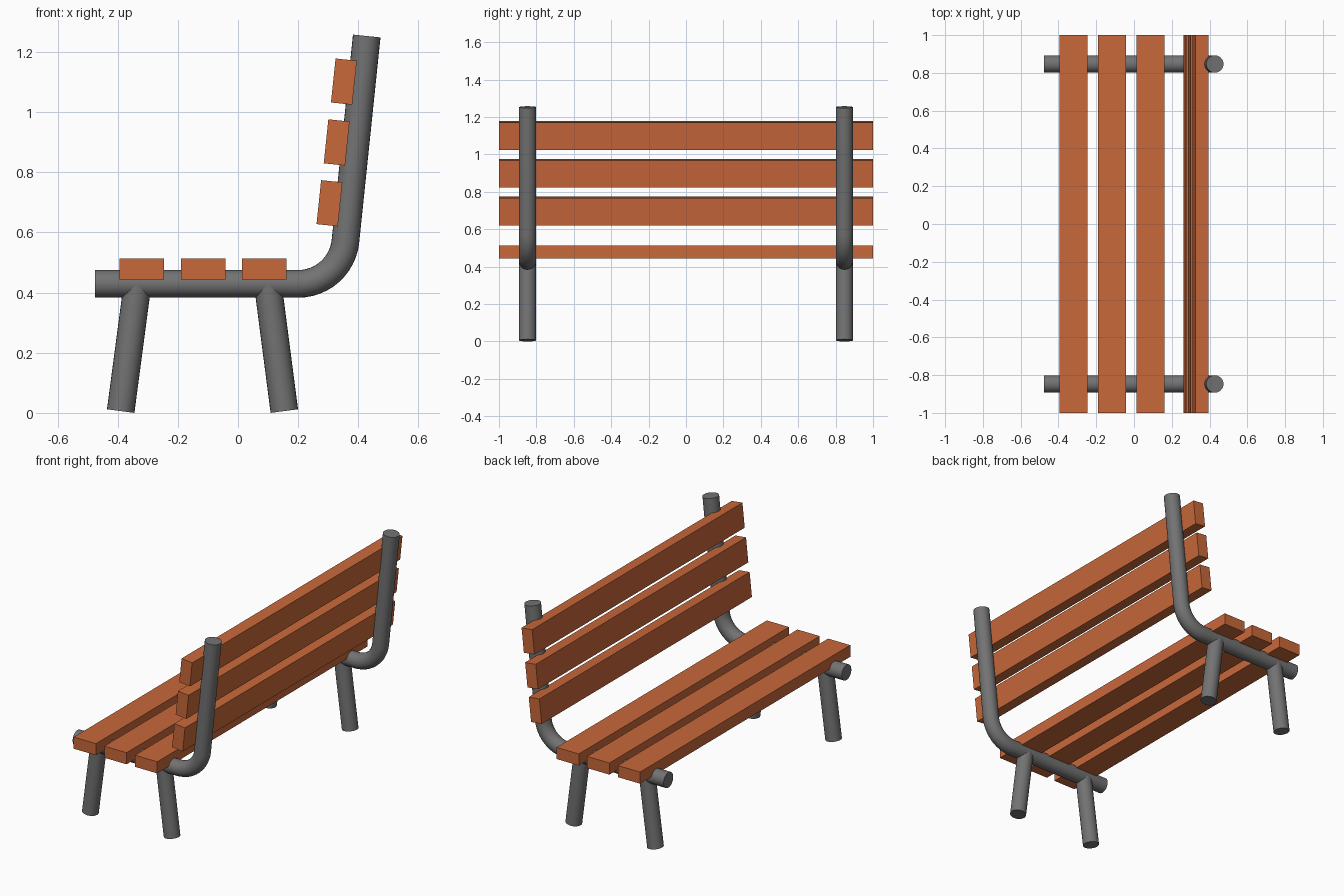
import bpy, bmesh, math
from mathutils import Vector

if "Cube" in bpy.data.objects:
    bpy.data.objects.remove(bpy.data.objects["Cube"])

TILT = math.radians(6)      # lean of the backrest
R = 0.046                   # pipe radius
PIPE_Y = 0.847
SIDES = 24


def material(name, rgb):
    m = bpy.data.materials.new(name)
    m.diffuse_color = (*rgb, 1)
    m.use_nodes = True
    m.node_tree.nodes["Principled BSDF"].inputs["Base Color"].default_value = m.diffuse_color
    return m


wood = material("orange_wood", (0.58, 0.138, 0.042))
metal = material("grey_metal", (0.17, 0.17, 0.17))


def finish(name, bm, mat):
    bmesh.ops.recalc_face_normals(bm, faces=bm.faces)
    me = bpy.data.meshes.new(name)
    bm.to_mesh(me)
    bm.free()
    me.materials.append(mat)
    ob = bpy.data.objects.new(name, me)
    bpy.context.collection.objects.link(ob)
    return ob


def pipe(name, path, y):
    """Sweep a capped circle along an (x, z) path at depth y."""
    bm = bmesh.new()
    pts = [Vector((x, y, z)) for x, z in path]
    side = Vector((0, 1, 0))
    rings = []
    for i, p in enumerate(pts):
        into = (p - pts[i - 1]).normalized() if i else Vector()
        out = (pts[i + 1] - p).normalized() if i < len(pts) - 1 else Vector()
        normal = (into + out).normalized().cross(side)
        angles = [2 * math.pi * k / SIDES for k in range(SIDES)]
        rings.append([bm.verts.new(p + R * (math.cos(a) * normal + math.sin(a) * side))
                      for a in angles])
    for a, b in zip(rings, rings[1:]):
        for k in range(SIDES):
            n = (k + 1) % SIDES
            bm.faces.new((a[k], a[n], b[n], b[k]))
    bm.faces.new(rings[0])
    bm.faces.new(rings[-1])
    ob = finish(name, bm, metal)
    bpy.ops.object.select_all(action='DESELECT')
    bpy.context.view_layer.objects.active = ob
    ob.select_set(True)
    bpy.ops.object.shade_smooth_by_angle(angle=math.radians(35))


def slat(name, x, z, width, height, tilt=0):
    bm = bmesh.new()
    bmesh.ops.create_cube(bm, size=1)
    bmesh.ops.scale(bm, vec=(width, 2, height), verts=bm.verts)
    ob = finish(name, bm, wood)
    ob.location = (x, 0, z)
    ob.rotation_euler.y = tilt


# Bent frame path: seat rail, rounded corner, leaning back post
BEND, BX, RAIL_Z = 0.158, 0.20, 0.429
frame = [(-0.476, RAIL_Z)]
for i in range(13):
    a = (math.pi / 2 - TILT) * i / 12
    frame.append((BX + BEND * math.sin(a), RAIL_Z + BEND * (1 - math.cos(a))))
frame.append((0.428, 1.253))

for label, s in (("near", -1), ("far", 1)):
    y = s * PIPE_Y
    pipe(f"{label}_frame", frame, y)
    # Splayed legs
    pipe(f"{label}_front_leg", [(-0.390, 0.006), (-0.334, RAIL_Z)], y)
    pipe(f"{label}_rear_leg", [(0.154, 0.006), (0.099, RAIL_Z)], y)

# Seat and backrest slats
for i in range(3):
    slat(f"seat_slat_{i + 1}", -0.320 + 0.204 * i, 0.478, 0.148, 0.070)
    slat(f"back_slat_{i + 1}", 0.304 + 0.024 * i, 0.697 + 0.2022 * i, 0.071, 0.147, TILT)
